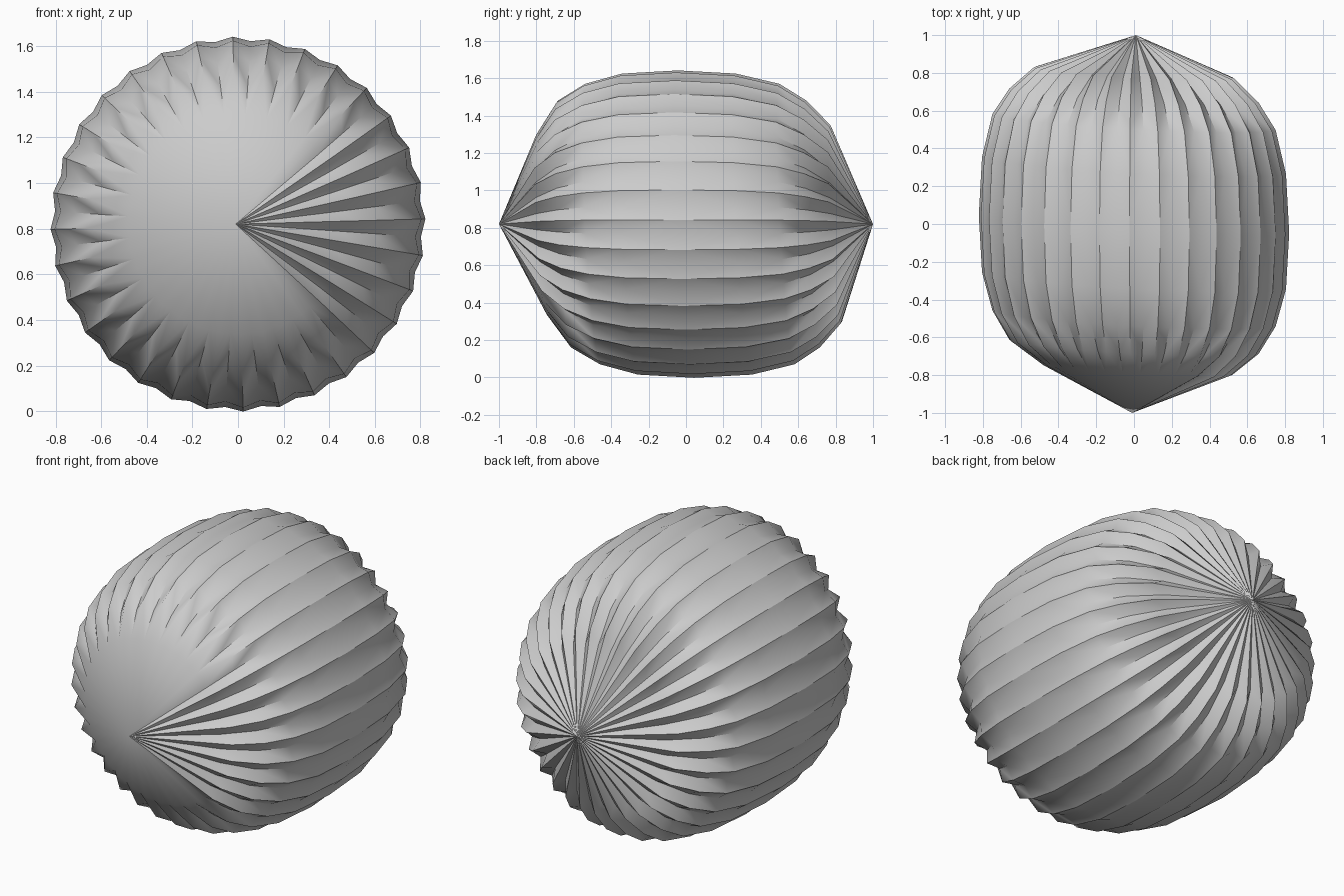
import bpy, bmesh, math

cube = bpy.data.objects.get("Cube")
if cube:
    bpy.data.objects.remove(cube, do_unlink=True)

RIBS = 32
COLS = RIBS * 2
CENTRE = 0.82
PHASE = math.radians(1.6)

# Rings from front to back: position along the axis, ridge radius, groove depth
RINGS = [(-0.77, 0.52, 0.07), (-0.65, 0.66, 0.055), (-0.5, 0.75, 0.037),
         (-0.3, 0.805, 0.025), (0, 0.822, 0.018), (0.31, 0.805, 0.025),
         (0.54, 0.75, 0.037), (0.68, 0.66, 0.055), (0.8, 0.53, 0.085)]

grey = bpy.data.materials.new("plain grey")
grey.use_nodes = True
colour = (0.6, 0.6, 0.6, 1)
grey.diffuse_color = colour
grey.node_tree.nodes["Principled BSDF"].inputs["Base Color"].default_value = colour


def ring(bm, index):
    """Pleated ring, leaning slightly so the ribs run a little askew."""
    y, radius, depth = RINGS[index]
    verts = []
    for c in range(COLS):
        angle = PHASE + c * math.tau / COLS
        r = radius
        if c % 2:
            r -= depth
        # The front tip is nearly unpleated except on its left side
        if index == 0:
            pleated = math.cos(angle + math.radians(3)) > math.cos(math.radians(46))
            if not pleated:
                r = radius - 0.035 - (0.008 if c % 2 else 0)
        x, z = r * math.cos(angle), r * math.sin(angle)
        verts.append(bm.verts.new((x, y - 0.055 * (x + z), z + CENTRE)))
    return verts


bm = bmesh.new()
rings = [ring(bm, i) for i in range(len(RINGS))]

# Ribbed wall, with diagonals running from each ridge to the next groove
for i in range(len(rings) - 1):
    a, b = rings[i], rings[i + 1]
    toward_back = i >= len(rings) // 2
    for c in range(COLS):
        d = (c + 1) % COLS
        quad = [a[c], a[d], b[d], b[c]]
        ridge_first = c % 2 == 0
        if ridge_first == toward_back:
            bm.faces.new((quad[0], quad[1], quad[2]))
            bm.faces.new((quad[0], quad[2], quad[3]))
        else:
            bm.faces.new((quad[0], quad[1], quad[3]))
            bm.faces.new((quad[1], quad[2], quad[3]))

# Pointed ends
for loop, y in ((rings[0], -1), (rings[-1], 1)):
    tip = bm.verts.new((0.01 * y, y, CENTRE))
    for c in range(COLS):
        bm.faces.new((tip, loop[c], loop[(c + 1) % COLS]))

bmesh.ops.recalc_face_normals(bm, faces=bm.faces)
mesh = bpy.data.meshes.new("ribbed_body")
bm.to_mesh(mesh)
bm.free()
mesh.materials.append(grey)
body = bpy.data.objects.new("ribbed_body", mesh)
bpy.context.collection.objects.link(body)

bpy.ops.object.select_all(action='DESELECT')
body.select_set(True)
bpy.context.view_layer.objects.active = body
bpy.ops.object.shade_smooth_by_angle(angle=math.radians(38))
